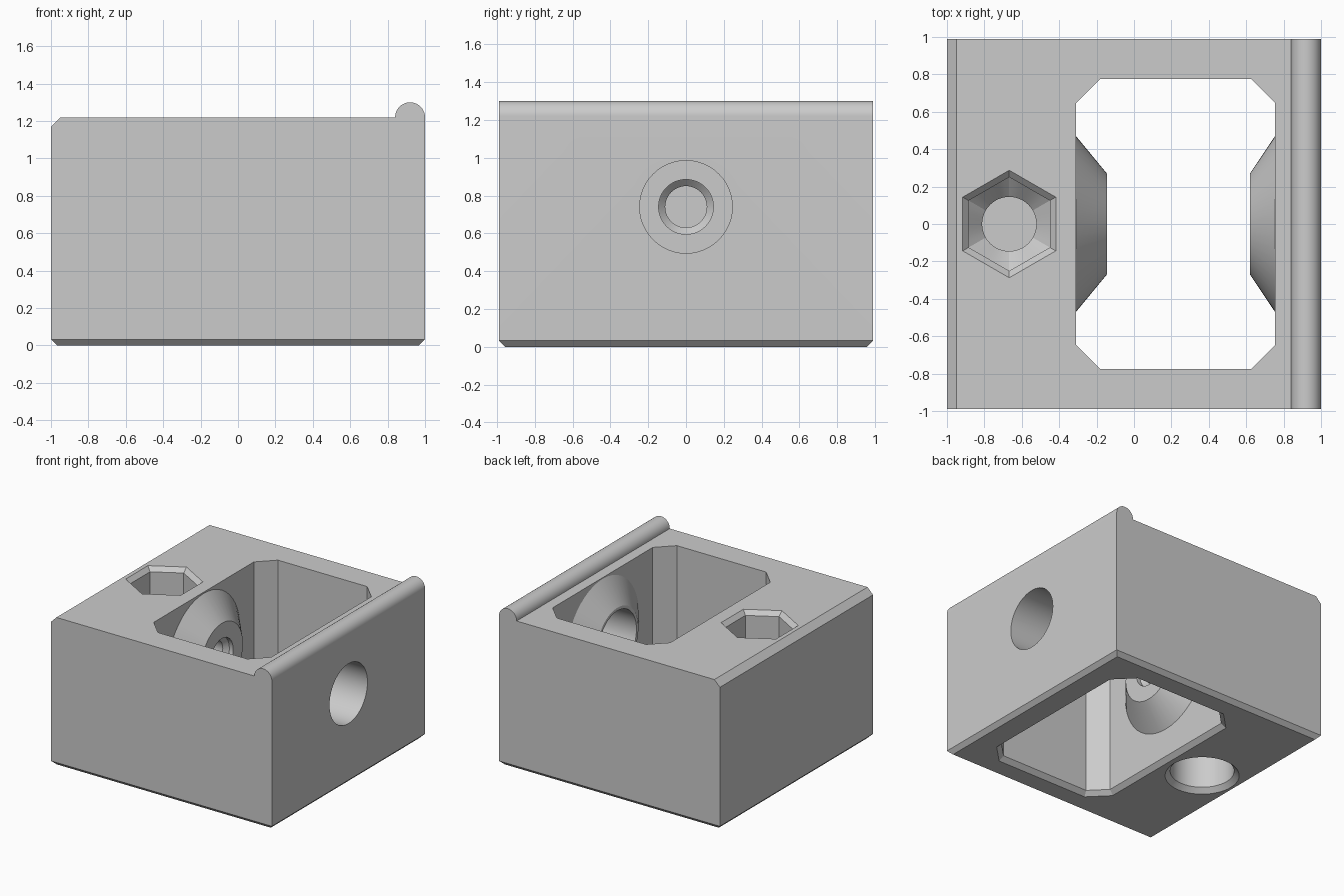
import bpy, bmesh, math
from mathutils import Matrix

cube = bpy.data.objects.get("Cube")
if cube:
    bpy.data.objects.remove(cube, do_unlink=True)

grey = bpy.data.materials.new("light grey")
grey.use_nodes = True
COLOUR = (0.6, 0.6, 0.6, 1)
grey.diffuse_color = COLOUR
grey.node_tree.nodes["Principled BSDF"].inputs["Base Color"].default_value = COLOUR

HALF_Y, TOP = 0.99, 1.22
SEGS = 48


def make(name, bm):
    bmesh.ops.recalc_face_normals(bm, faces=bm.faces)
    mesh = bpy.data.meshes.new(name)
    bm.to_mesh(mesh)
    bm.free()
    mesh.materials.append(grey)
    ob = bpy.data.objects.new(name, mesh)
    bpy.context.collection.objects.link(ob)
    return ob


def loft(name, rings, matrix=Matrix()):
    """Solid through closed rings of equal point count."""
    bm = bmesh.new()
    loops = [[bm.verts.new(p) for p in ring] for ring in rings]
    for a, b in zip(loops, loops[1:]):
        for i in range(len(a)):
            j = (i + 1) % len(a)
            bm.faces.new((a[i], a[j], b[j], b[i]))
    bm.faces.new(loops[0])
    bm.faces.new(loops[-1])
    bm.transform(matrix)
    return make(name, bm)


def ring(radius, height, hexagon=False):
    pts = []
    for i in range(SEGS):
        a = math.tau * i / SEGS
        r = radius
        if hexagon:  # radius is the distance to the flats
            r /= math.cos((a + math.pi / 6) % (math.pi / 3) - math.pi / 6)
        pts.append((r * math.cos(a), r * math.sin(a), height))
    return pts


def combine(target, tool, operation):
    mod = target.modifiers.new(tool.name, 'BOOLEAN')
    mod.operation, mod.object, mod.solver = operation, tool, 'EXACT'
    bpy.context.view_layer.objects.active = target
    bpy.ops.object.modifier_apply(modifier=mod.name)
    bpy.data.objects.remove(tool, do_unlink=True)


# Block with a bevelled left shoulder and a round ridge along the other edge
profile = [(-1, 0), (1, 0)]
for i in range(25):
    a = math.pi * i / 24
    profile.append((0.92 + 0.08 * math.cos(a), TOP + 0.08 * math.sin(a)))
profile += [(-0.95, TOP), (-1, 1.17)]
block = loft("mounting_block", [[(x, y, z) for x, z in profile]
                                for y in (-HALF_Y, HALF_Y)])

# Chamfer around the foot
bm = bmesh.new()
bm.from_mesh(block.data)
foot = [e for e in bm.edges if all(abs(v.co.z) < 1e-4 for v in e.verts)]
bmesh.ops.bevel(bm, geom=foot, offset=0.033, segments=1, affect='EDGES')
bm.to_mesh(block.data)
bm.free()


# Central window with cut corners, flared at the bottom
def window(z, grow=0.0):
    hx, hy, c = 0.532 + grow, 0.775 + grow, 0.128 + grow * 0.59
    quarter = [(hx, hy - c), (hx - c, hy)]
    pts = quarter + [(-x, y) for x, y in reversed(quarter)]
    pts += [(-x, -y) for x, y in pts]
    return [(x + 0.222, y, z) for x, y in pts]


combine(block, loft("window", [window(-0.02, 0.055), window(0.035), window(1.4)]),
        'DIFFERENCE')

# Features along the cross axis are lathed about x
AXIS_Z = 0.74
cross = Matrix.Translation((0, 0, AXIS_Z)) @ Matrix.Rotation(math.pi / 2, 4, 'Y')
for name, wall, tip in (("left_boss", 0.754, 0.62), ("right_boss", -0.31, -0.145)):
    root = wall + math.copysign(0.03, wall)
    combine(block, loft(name, [ring(0.47, root), ring(0.47, wall), ring(0.27, tip)],
                        cross), 'UNION')
combine(block, loft("access_hole", [ring(0.245, 0.5), ring(0.245, 1.1)], cross),
        'DIFFERENCE')
combine(block, loft("screw_hole", [ring(0.145, -0.1), ring(0.145, -0.18),
                                   ring(0.11, -0.215), ring(0.11, -0.41)], cross),
        'DIFFERENCE')

# Vertical bolt seat: hexagonal pocket above, round counterbore below
post = Matrix.Translation((-0.667, 0, 0))
combine(block, loft("hex_pocket", [
    ring(0.267, TOP + 0.02, True), ring(0.217, TOP - 0.035, True),
    ring(0.217, 0.86, True), ring(0.145, 0.78), ring(0.145, 0.48)], post), 'DIFFERENCE')
combine(block, loft("counterbore", [
    ring(0.298, -0.02), ring(0.24, 0.038), ring(0.24, 0.45)], post), 'DIFFERENCE')

# Smooth round surfaces, crisp edges
bpy.ops.object.select_all(action='DESELECT')
block.select_set(True)
bpy.context.view_layer.objects.active = block
bpy.ops.object.shade_smooth_by_angle(angle=math.radians(25))
